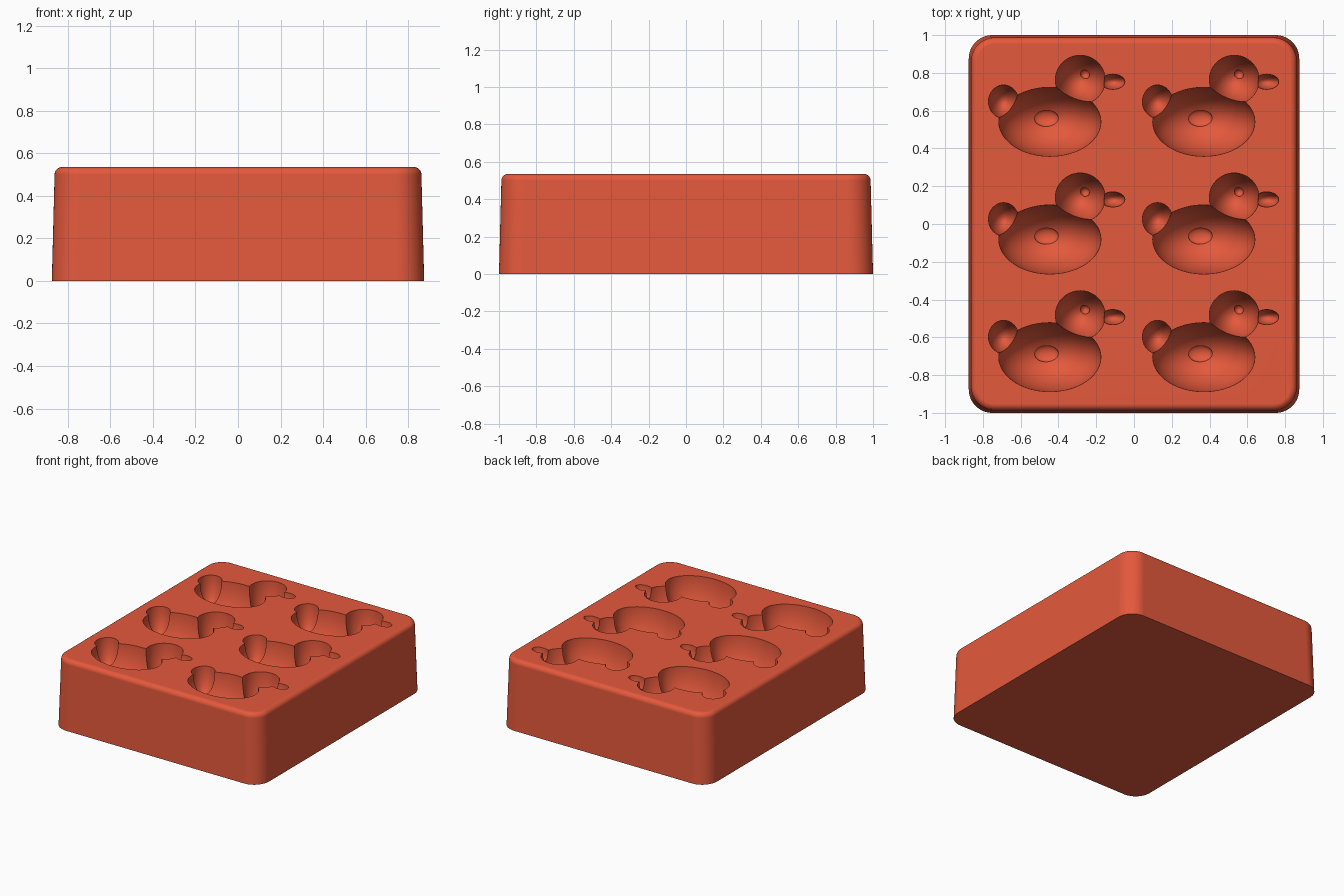
import bpy, bmesh, math
from mathutils import Matrix, Vector

cube = bpy.data.objects.get("Cube")
if cube:
    bpy.data.objects.remove(cube, do_unlink=True)

TOP = 0.535          # height of the tray
EDGE = 0.035         # rounding of the upper edge

mat = bpy.data.materials.new("terracotta_red")
mat.use_nodes = True
colour = (0.78, 0.10, 0.045, 1)
mat.diffuse_color = colour
mat.node_tree.nodes["Principled BSDF"].inputs["Base Color"].default_value = colour


def make_object(name, bm):
    bmesh.ops.recalc_face_normals(bm, faces=bm.faces)
    mesh = bpy.data.meshes.new(name)
    bm.to_mesh(mesh)
    bm.free()
    mesh.materials.append(mat)
    obj = bpy.data.objects.new(name, mesh)
    bpy.context.collection.objects.link(obj)
    return obj


def rounded_loop(bm, half_x, half_y, radius, z, steps=12):
    """Ring of vertices around a rounded rectangle."""
    ring = []
    for quarter, (sx, sy) in enumerate([(1, 1), (-1, 1), (-1, -1), (1, -1)]):
        for i in range(steps + 1):
            a = (quarter + i / steps) * math.pi / 2
            ring.append(bm.verts.new((sx * (half_x - radius) + radius * math.cos(a),
                                      sy * (half_y - radius) + radius * math.sin(a), z)))
    return ring


# Tray block: drafted sides, rounded corners and a rounded upper edge
bm = bmesh.new()
rings = [rounded_loop(bm, 0.875, 1.0, 0.125, 0)]
for i in range(7):
    a = i / 6 * math.pi / 2
    inset = EDGE * (1 - math.cos(a))
    rings.append(rounded_loop(bm, 0.862 - inset, 0.987 - inset, 0.125 - inset,
                              TOP - EDGE + EDGE * math.sin(a)))
for low, high in zip(rings, rings[1:]):
    for i in range(len(low)):
        j = (i + 1) % len(low)
        bm.faces.new((low[i], low[j], high[j], high[i]))
bm.faces.new(rings[0])
bm.faces.new(rings[-1])
tray = make_object("mould_tray", bm)

# Parts of one duck-shaped hollow: centre (x, y, depth) and radii
hollow_parts = {
    "body_hollow": ((-0.038, -0.082, 0), (0.271, 0.183, 0.30)),
    "head_hollow": ((0.123, 0.14, 0), (0.132, 0.130, 0.27)),
    "tail_hollow": ((-0.283, 0.025, 0), (0.08, 0.088, 0.20)),
    "beak_hollow": ((0.295, 0.13, 0), (0.064, 0.04, 0.10)),
    "wing_dent": ((-0.058, -0.062, 0.295), (0.065, 0.045, 0.03)),
    "eye_dent": ((0.148, 0.17, 0.256), (0.025, 0.025, 0.03)),
}

bpy.context.view_layer.objects.active = tray
for name, (centre, radii) in hollow_parts.items():
    # Two columns and three rows of the same ellipsoid
    bm = bmesh.new()
    for column in (-0.4075, 0.4075):
        for row in (-0.623, 0, 0.623):
            spot = Vector((column + centre[0], row + centre[1], TOP - centre[2]))
            bmesh.ops.create_uvsphere(bm, u_segments=48, v_segments=25, radius=1,
                                      matrix=Matrix.LocRotScale(spot, None, Vector(radii)))
    cutter = make_object(name, bm)
    cutter.hide_render = True
    cut = tray.modifiers.new(name, 'BOOLEAN')
    cut.operation = 'DIFFERENCE'
    cut.solver = 'EXACT'
    cut.object = cutter
    bpy.ops.object.modifier_apply(modifier=cut.name)
    bpy.data.objects.remove(cutter, do_unlink=True)

# Smooth shading with crisp rims
bpy.ops.object.select_all(action='DESELECT')
tray.select_set(True)
bpy.ops.object.shade_smooth_by_angle(angle=math.radians(30))
tray.modifiers.new("flat_top_normals", 'WEIGHTED_NORMAL').keep_sharp = True
